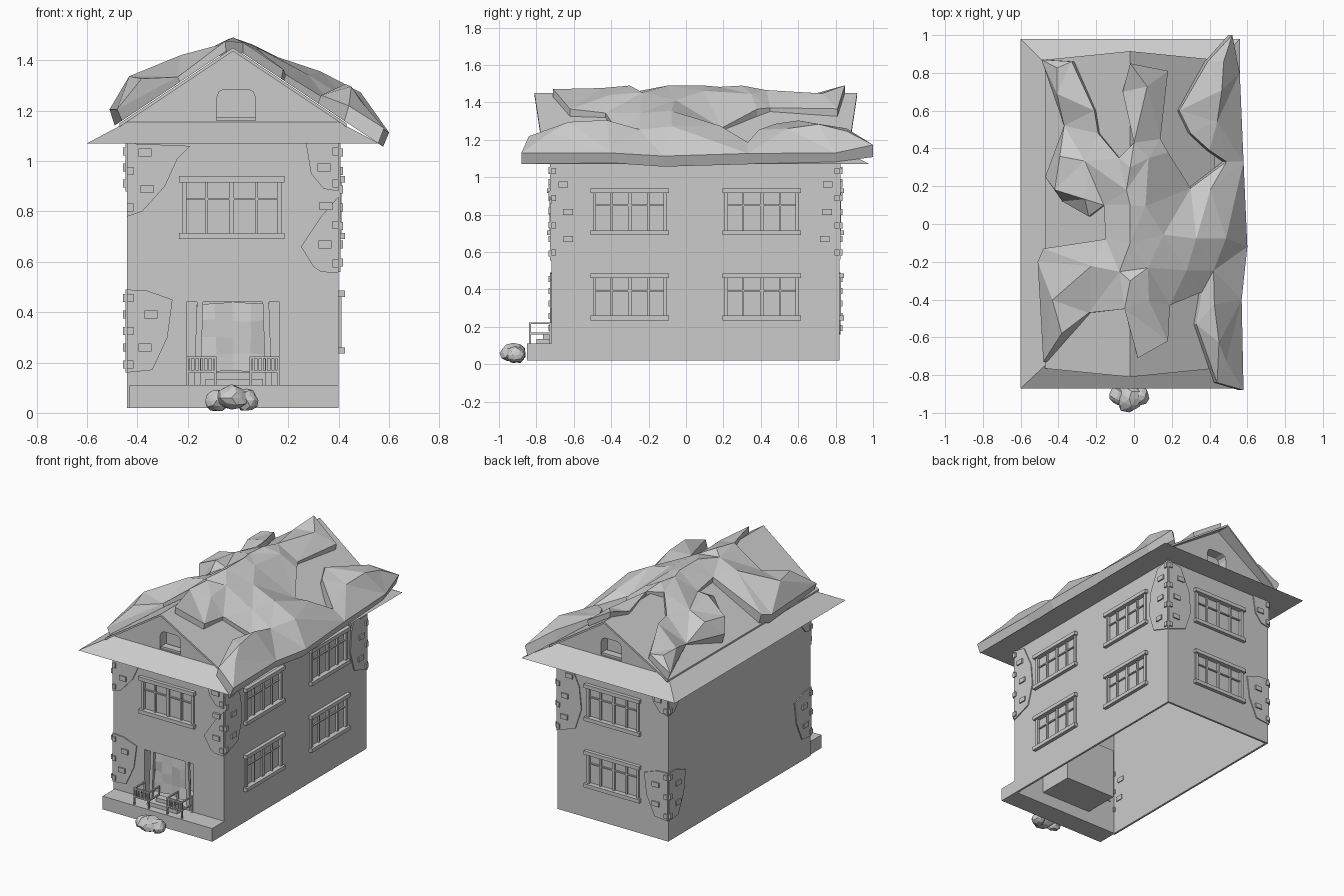
import bpy, bmesh, math, random
from mathutils import Vector
from mathutils.geometry import delaunay_2d_cdt

random.seed(4)
if "Cube" in bpy.data.objects:
    bpy.data.objects.remove(bpy.data.objects["Cube"], do_unlink=True)

grey = bpy.data.materials.new("plain_grey")
grey.use_nodes = True
grey.diffuse_color = (0.6, 0.6, 0.6, 1)
grey.node_tree.nodes["Principled BSDF"].inputs["Base Color"].default_value = (0.6, 0.6, 0.6, 1)

# House extents
X0, X1, Y0, Y1, Z0, Z1 = -0.44, 0.40, -0.72, 0.82, 0.02, 1.08
MID, PEAK, EAVE, HALF = -0.02, 1.45, 1.15, 0.45


def make(name, verts, faces):
    mesh = bpy.data.meshes.new(name)
    mesh.from_pydata([tuple(v) for v in verts], [], faces)
    bm = bmesh.new()
    bm.from_mesh(mesh)
    bmesh.ops.recalc_face_normals(bm, faces=bm.faces)
    bm.to_mesh(mesh)
    bm.free()
    mesh.materials.append(grey)
    ob = bpy.data.objects.new(name, mesh)
    bpy.context.scene.collection.objects.link(ob)
    return ob


def prism(name, bottom, top):
    """Join two matching loops into a closed solid."""
    n = len(bottom)
    sides = [(i, (i + 1) % n, n + (i + 1) % n, n + i) for i in range(n)]
    return make(name, bottom + top, sides + [tuple(range(n)), tuple(range(n, 2 * n))])


def rect(x0, x1, y0, y1, z):
    return [(x0, y0, z), (x1, y0, z), (x1, y1, z), (x0, y1, z)]


def box(name, x0, x1, y0, y1, z0, z1):
    return prism(name, rect(x0, x1, y0, y1, z0), rect(x0, x1, y0, y1, z1))


def on_wall(side, u, d, z):
    """Wall coordinates: u along the wall, d outward, z up."""
    return {"front": (u, Y0 - d, z), "back": (u, Y1 + d, z),
            "right": (X1 + d, u, z), "left": (X0 - d, u, z)}[side]


def wall_plate(name, side, outline, d0, d1):
    return prism(name, [on_wall(side, u, d0, z) for u, z in outline],
                 [on_wall(side, u, d1, z) for u, z in outline])


def wall_box(name, side, u0, u1, z0, z1, d0, d1):
    return wall_plate(name, side, [(u0, z0), (u1, z0), (u1, z1), (u0, z1)], d0, d1)


def bake(ob):
    bpy.context.view_layer.update()
    dg = bpy.context.evaluated_depsgraph_get()
    mesh = bpy.data.meshes.new_from_object(ob.evaluated_get(dg))
    ob.modifiers.clear()
    ob.data = mesh


def carve(ob, cutters):
    for c in cutters:
        c.hide_render = True
        mod = ob.modifiers.new("cut", "BOOLEAN")
        mod.operation, mod.solver, mod.object = "DIFFERENCE", "EXACT", c
    bake(ob)
    for c in cutters:
        bpy.data.objects.remove(c, do_unlink=True)


# Thin hollow walls, open underneath, with window niches and a doorway
walls = box("house_walls", X0, X1, Y0, Y1, Z0, Z1)
T, NICHE = 0.014, -0.01
cuts = [box("hollow", X0 + T, X1 - T, Y0 + T, Y1 - T, -0.1, Z1 - T),
        wall_box("door_cut", "front", -0.205, 0.165, 0.11, 0.44, -0.1, 0.1)]
LOW, HIGH = 0.235, 0.69
windows = [("front", -0.235, HIGH)]
windows += [("back", -0.235, z) for z in (LOW, HIGH)]
windows += [("right", u, z) for u in (-0.51, 0.195) for z in (LOW, HIGH)]
W, H, SILL = 0.42, 0.25, 0.025
for side, u, z in windows:
    cuts.append(wall_box("niche", side, u + 0.025, u + W - 0.025, z + SILL, z + H - SILL, NICHE, 0.1))
carve(walls, cuts)

# Closed recess behind the doorway
recess = box("door_recess", -0.213, 0.173, Y0 + 0.004, -0.46, 0.102, 0.448)
carve(recess, [box("recess_cut", -0.205, 0.165, -1, -0.468, 0.11, 0.44)])

# Window sills, frames and glazing bars
for side, u, z in windows:
    top = z + H
    for name, s in (("window_sill", z), ("window_lintel", top - SILL)):
        wall_box(name, side, u, u + W, s, s + SILL, NICHE, 0.024)
    a, b = u + 0.012, u + W - 0.012
    for c in (a, b - 0.018):
        wall_box("window_jamb", side, c, c + 0.018, z + SILL, top - SILL, NICHE, 0.01)
    for k in (0.25, 0.5, 0.75):
        c, t = a + (b - a) * k, 0.009 if k == 0.5 else 0.005
        wall_box("window_bar", side, c - t, c + t, z + SILL, top - SILL, NICHE, 0.003)
    wall_box("window_crossbar", side, a, b, z + H * 0.62, z + H * 0.62 + 0.008, NICHE, 0)

# Bare plaster patches at the corners: side, corner, inward direction, outline (inset, height)
top_patch = [(0, Z1 - 0.01), (0.25, 1.06), (0.2, 1.01), (0.15, 0.9), (0.06, 0.8), (0, 0.78)]
short_patch = [(0, Z1 - 0.01), (0.13, 1.07), (0.11, 0.95), (0.06, 0.89), (0, 0.88)]
mid_patch = [(0, 0.86), (0.07, 0.78), (0.15, 0.66), (0.1, 0.58), (0.07, 0.56), (0, 0.555)]
low_patch = [(0, 0.49), (0.08, 0.485), (0.18, 0.45), (0.16, 0.3), (0.1, 0.17), (0, 0.16)]
tall_patch = [(0, 1.07), (0.1, 1.05), (0.17, 0.9), (0.185, 0.75), (0.14, 0.61), (0, 0.56)]
patches = [("front", X0, 1, top_patch), ("front", X1, -1, short_patch),
           ("front", X1, -1, mid_patch), ("front", X0, 1, low_patch),
           ("right", Y0, 1, tall_patch), ("right", Y1, -1, tall_patch),
           ("back", X1, -1, tall_patch), ("back", X0, 1, short_patch),
           ("back", X0, 1, low_patch), ("left", Y0, 1, short_patch),
           ("left", Y0, 1, low_patch), ("left", Y1, -1, short_patch),
           ("left", Y1, -1, low_patch)]
for side, corner, sign, shape in patches:
    wall_plate("bare_patch", side, [(corner + sign * i, z) for i, z in shape], -0.005, 0.007)
    zs = [z for i, z in shape]
    reach = max(i for i, z in shape)
    rows = max(3, int((max(zs) - min(zs)) / 0.065))
    for r in range(rows):
        z = min(zs) + (r + 0.5) / rows * (max(zs) - min(zs))
        i = reach * random.uniform(0.15, 0.4) if r % 2 else 0
        c = sorted((corner + sign * i, corner + sign * (i + (0.052 if r % 2 else 0.025))))
        wall_box("loose_brick", side, c[0], c[1], z - 0.016, z + 0.016, -0.02, 0.016)

# Sloping eaves skirt
prism("eaves_skirt", rect(-0.60, 0.56, -0.87, 0.98, Z1 - 0.01),
      rect(X0, X1, Y0, Y1, EAVE + 0.005))

# Gable block with an arched niche at each end
gable = [(MID - HALF + 0.01, EAVE - 0.006), (MID + HALF - 0.01, EAVE - 0.006), (MID, PEAK - 0.006)]
attic = prism("gable_block", [(x, Y0, z) for x, z in gable], [(x, Y1, z) for x, z in gable])
arch = [(-0.085, EAVE + 0.01), (0.07, EAVE + 0.01), (0.07, 1.25), (0.06, 1.275), (0.04, 1.285),
        (-0.055, 1.285), (-0.075, 1.275), (-0.085, 1.25)]
carve(attic, [wall_plate("arch_cut", s, arch, -0.07, 0.1) for s in ("front", "back")])
for s in ("front", "back"):
    wall_box("attic_sill", s, -0.085, 0.07, EAVE, EAVE + 0.025, -0.06, -0.01)

# Roof slabs, longer at the ridge than at the eaves
for name, s in (("roof_left", -1), ("roof_right", 1)):
    foot = MID + s * HALF
    slab = [(MID, -0.81, PEAK), (MID, 0.915, PEAK), (foot, 0.87, EAVE), (foot, -0.765, EAVE)]
    prism(name, [(x, y, z - 0.014) for x, y, z in slab], slab)

# Crumpled cover draped over the roof, outline in hundredths
outline = [(-48, -73), (-24, -47), (-5, -45), (2, -71), (18, -62), (19, -43), (36, -36),
           (33, -53), (44, -84), (58, -88), (57, -40), (60, -12), (58, 33), (56, 80), (52, 100),
           (39, 86), (24, 60), (30, 48), (40, 39), (49, 33), (30, 19), (18, 38), (14, 45),
           (18, 81), (-2, 85), (-6, 70), (0, 43), (-8, 35), (-19, 48), (-21, 60), (-33, 86),
           (-49, 87), (-37, 52), (-47, 25), (-38, 12), (-24, 4), (-16, 10), (-15, -8),
           (-48, -13), (-51, -20)]
rim = [Vector((x / 100, y / 100)) for x, y in outline]
inner = [Vector((MID, y / 10)) for y in range(-3, 4, 2)]
for i in range(6):
    for j in range(10):
        p = Vector((-0.4 + i * 0.17, -0.76 + j * 0.18))
        p += Vector((random.uniform(-0.05, 0.05), random.uniform(-0.05, 0.05)))
        if min((p - q).length for q in rim + inner) > 0.07:
            inner.append(p)
pts, _, tris, *_ = delaunay_2d_cdt(rim + inner, [], [list(range(len(rim)))], 1, 1e-5)


def roof_height(x):
    return PEAK - abs(x - MID) * (PEAK - EAVE) / HALF


def cover_height(p):
    off = abs(p.x - MID)
    if min((p - q).length for q in rim) < 1e-3:
        return roof_height(p.x) + random.uniform(0.025, 0.05) + (0.035 if off > 0.4 else 0)
    return roof_height(p.x) + 0.04 + random.uniform(0.15, 0.36) * min(off, 0.36)


cover = make("roof_cover", [(p.x, p.y, cover_height(p)) for p in pts], [tuple(t) for t in tris])
bm = bmesh.new()
bm.from_mesh(cover.data)
bmesh.ops.delete(bm, geom=[v for v in bm.verts if not v.link_faces], context="VERTS")
# Tuck the hem of the cover down to the roof
hem = bmesh.ops.extrude_edge_only(bm, edges=[e for e in bm.edges if e.is_boundary])["geom"]
for v in hem:
    if isinstance(v, bmesh.types.BMVert):
        v.co.x *= 0.96
        v.co.z = roof_height(v.co.x) + 0.004
bmesh.ops.recalc_face_normals(bm, faces=bm.faces)
if sum(f.normal.z for f in bm.faces) < 0:
    bmesh.ops.reverse_faces(bm, faces=bm.faces)
bm.to_mesh(cover.data)
bm.free()

# Front terrace and steps
box("terrace", -0.43, X1, -0.85, Y0 + 0.01, Z0, 0.11)
box("lower_step", -0.13, 0.10, -0.80, Y0, 0.11, 0.135)
box("upper_step", -0.085, 0.045, -0.765, Y0, 0.135, 0.16)

# Railings either side of the steps
for a, b in ((-0.205, -0.085), (0.045, 0.165)):
    for z in (0.16, 0.215):
        box("front_rail", a, b, -0.84, -0.83, z, z + 0.009)
        for x in (a, b - 0.01):
            box("side_rail", x, x + 0.01, -0.84, Y0, z, z + 0.009)
    for x in (a, b - 0.01):
        for y in (-0.84, -0.73):
            box("rail_post", x, x + 0.01, y, y + 0.01, 0.11, 0.224)
    for k in range(1, 7):
        x = a + (b - a) * k / 7
        box("baluster", x - 0.004, x + 0.004, -0.838, -0.832, 0.165, 0.218)

# Door posts and torn door curtain
for x, lean in ((-0.175, 0.012), (0.11, -0.012)):
    prism("door_post", rect(x, x + 0.025, -0.715, -0.695, 0.11),
          rect(x + lean, x + lean + 0.025, -0.715, -0.695, 0.44))
N = 4
cloth = []
for j in range(N + 1):
    for i in range(N + 1):
        pinch = 1 - 0.15 * math.sin(math.pi * j / N) * random.random()
        cloth.append((MID + (i / N - 0.5) * 0.29 * pinch, -0.69 + random.uniform(-0.012, 0.012),
                      0.17 + 0.27 * j / N + random.uniform(-0.012, 0)))
make("door_curtain", cloth, [(r, r + 1, r + N + 2, r + N + 1) for j in range(N)
                             for r in range(j * (N + 1), j * (N + 1) + N)])

# Rock pile in front of the terrace
for x, y, z, rx, ry, rz in ((-0.025, -0.925, 0.06, 0.075, 0.075, 0.053),
                            (-0.085, -0.91, 0.05, 0.05, 0.05, 0.048),
                            (0.035, -0.91, 0.05, 0.047, 0.05, 0.046)):
    bm = bmesh.new()
    bmesh.ops.create_icosphere(bm, subdivisions=2, radius=1)
    for v in bm.verts:
        k = random.uniform(0.82, 1.05)
        v.co = (x + v.co.x * rx * k, y + v.co.y * ry * k, max(0, z + v.co.z * rz * k))
    rock = make("rock", [], [])
    bm.to_mesh(rock.data)
    bm.free()
